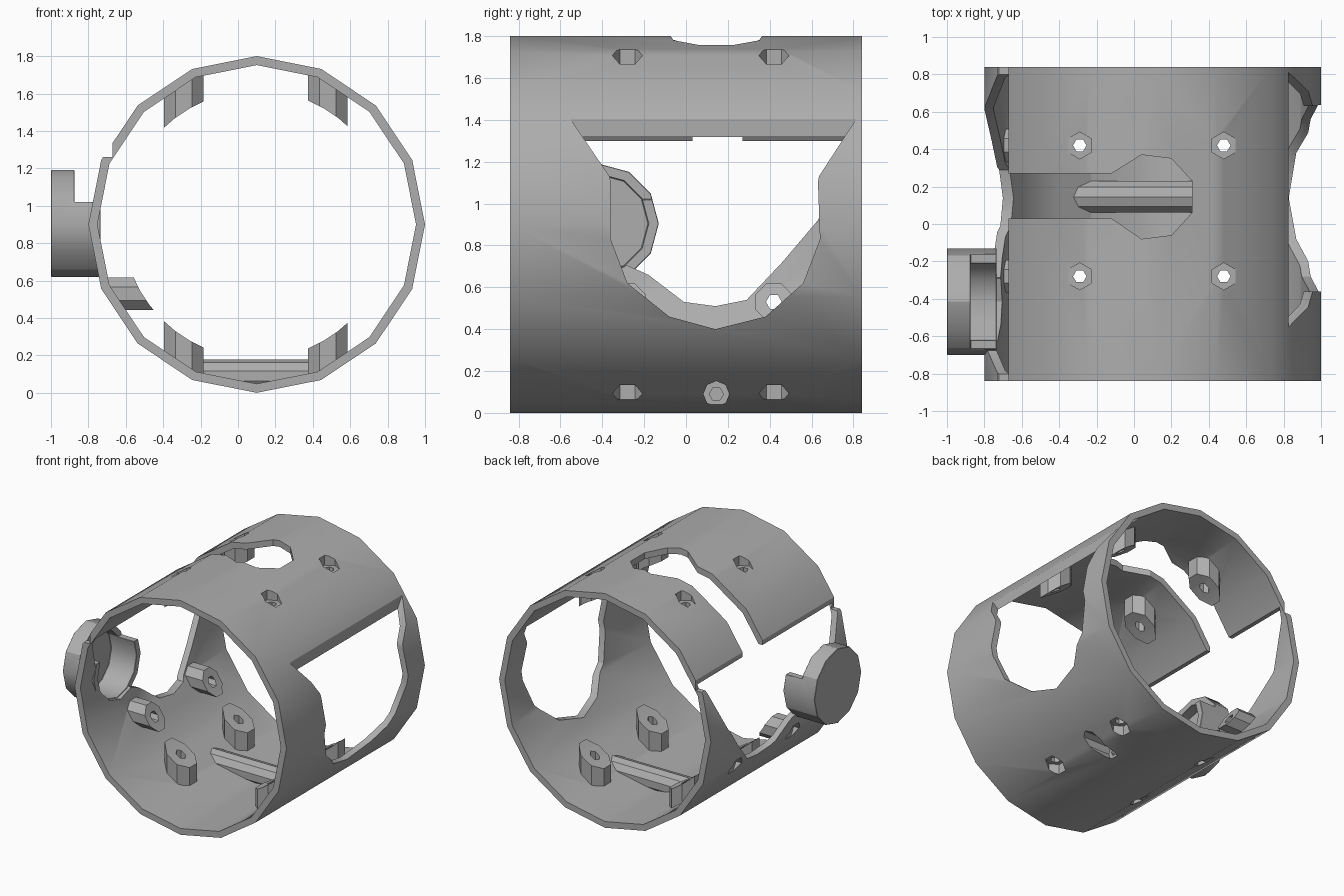
import bpy, bmesh, math
from mathutils import Vector

if "Cube" in bpy.data.objects:
    bpy.data.objects.remove(bpy.data.objects["Cube"])

CX, CZ = 0.1, 0.9            # tube axis runs along y through this point
Y_PAIR = (-0.28, 0.42)       # rows of screw posts
AXES = {'X': (Vector((0, 1, 0)), Vector((0, 0, 1)), Vector((1, 0, 0))),
        'Y': (Vector((1, 0, 0)), Vector((0, 0, 1)), Vector((0, 1, 0))),
        'Z': (Vector((1, 0, 0)), Vector((0, 1, 0)), Vector((0, 0, 1)))}

grey = bpy.data.materials.new("plastic grey")
grey.diffuse_color = (0.42, 0.42, 0.42, 1)
grey.use_nodes = True
grey.node_tree.nodes["Principled BSDF"].inputs["Base Color"].default_value = grey.diffuse_color


def prism(name, axis, pts, lo, hi):
    """Extrude a closed 2D outline along an axis."""
    u, v, w = AXES[axis]
    bm = bmesh.new()
    a = [bm.verts.new(u * p + v * q + w * lo) for p, q in pts]
    b = [bm.verts.new(u * p + v * q + w * hi) for p, q in pts]
    n = len(pts)
    bm.faces.new(a)
    bm.faces.new(b)
    for i in range(n):
        j = (i + 1) % n
        bm.faces.new((a[i], a[j], b[j], b[i]))
    bmesh.ops.recalc_face_normals(bm, faces=bm.faces)
    me = bpy.data.meshes.new(name)
    bm.to_mesh(me)
    bm.free()
    me.materials.append(grey)
    ob = bpy.data.objects.new(name, me)
    bpy.context.collection.objects.link(ob)
    return ob


def ring(c, r, n, turn=0.0):
    return [(c[0] + r * math.cos(turn + math.tau * i / n),
             c[1] + r * math.sin(turn + math.tau * i / n)) for i in range(n)]


def rod(name, axis, c, r, lo, hi, n=8, turn=0.0):
    return prism(name, axis, ring(c, r, n, turn), lo, hi)


def box(name, x, y, z):
    return prism(name, 'Z', [(x[0], y[0]), (x[1], y[0]), (x[1], y[1]), (x[0], y[1])], *z)


def combine(ob, tool, op, keep=False):
    m = ob.modifiers.new(op, 'BOOLEAN')
    m.operation, m.solver, m.object = op, 'EXACT', tool
    bpy.context.view_layer.objects.active = ob
    bpy.ops.object.modifier_apply(modifier=m.name)
    if not keep:
        bpy.data.objects.remove(tool, do_unlink=True)


def tube(name, r, length):
    return rod(name, 'Y', (CX, CZ), r, -length, length, 16, -math.pi / 2)


# Main tube
shell = tube("shell", 0.9, 0.84)
combine(shell, tube("bore", 0.852, 1.0), 'DIFFERENCE')

# Screw posts end on a concentric cylinder inside the wall
limit = tube("post_limit", 0.88, 0.8)
combine(limit, rod("core", 'Y', (CX, CZ), 0.717, -1, 1, 48), 'DIFFERENCE')
parts, holes = [], []
for y in Y_PAIR:
    for x in (-0.29, 0.48):
        for lo, hi, sink in ((-0.1, 0.6, (-0.2, 0.14)), (1.2, 1.9, (1.66, 2.0))):
            parts.append(rod("post", 'Z', (x, y), 0.115, lo, hi, 8, math.pi / 8))
            holes.append(rod("screw_hole", 'Z', (x, y), 0.036, lo - 0.1, hi + 0.1, 6))
            holes.append(rod("screw_sink", 'Z', (x, y), 0.072, *sink, 6, math.pi / 6))
    # Side posts on the left wall
    parts.append(rod("side_post", 'X', (y, 0.53), 0.095, -0.9, -0.3, 8, math.pi / 8))
    holes.append(rod("side_hole", 'X', (y, 0.53), 0.038, -0.95, -0.3, 6))
    holes.append(rod("side_sink", 'X', (y, 0.53), 0.07, -0.95, -0.67, 6))
for p in parts:
    combine(p, limit, 'INTERSECT', True)
    combine(shell, p, 'UNION')
bpy.data.objects.remove(limit, do_unlink=True)

# Floor sleeve lying across the tube
sleeve = rod("floor_sleeve", 'X', (0.145, 0.09), 0.088, -0.5, 0.7, 10, math.pi / 10)
combine(sleeve, tube("sleeve_limit", 0.88, 0.8), 'INTERSECT')
combine(shell, sleeve, 'UNION')
holes.append(rod("sleeve_sink", 'X', (0.145, 0.09), 0.062, 0.3, 1.0, 8))
holes.append(rod("sleeve_hole", 'X', (0.145, 0.09), 0.034, 0.1, 0.4, 6))

# Right window: rounded bottom, flared top that ends in a vertical lip
holes.append(prism("right_window", 'X', [
    (-0.36, 1.13), (-0.36, 0.83), (-0.28, 0.62), (-0.08, 0.46), (0.14, 0.40),
    (0.38, 0.46), (0.56, 0.62), (0.64, 0.83), (0.63, 1.12)], 0.5, 1.3))
holes.append(prism("right_flare", 'X', [
    (-0.36, 1.1), (0.63, 1.1), (0.635, 1.13), (0.83, 1.43), (0.83, 1.6),
    (-0.65, 1.6), (-0.57, 1.43), (-0.365, 1.13)], 0.825, 1.3))

# Left window, open to both ends along its upper edge
holes.append(prism("left_window", 'X', [
    (-0.82, 1.3), (-0.66, 0.95), (-0.45, 0.78), (-0.18, 0.66), (-0.01, 0.53),
    (0.14, 0.51), (0.29, 0.54), (0.46, 0.72), (0.63, 0.92), (0.82, 1.3)], -1.3, -0.62))
holes.append(box("left_gap", (-1.3, -0.67), (-1, 1), (1.26, 1.7)))

# Keyhole slot in the roof
holes.append(prism("keyhole", 'Z', [
    (-1.0, 0.27), (-0.12, 0.27), (0.04, 0.37), (0.20, 0.35), (0.31, 0.23),
    (0.31, 0.06), (0.20, -0.06), (0.04, -0.08), (-0.12, 0.03), (-1.0, 0.03)], 1.25, 2.0))

for h in holes:
    combine(shell, h, 'DIFFERENCE')

# Side cup: closed round cap whose lower wall runs back to the shell
HUB = (-0.415, 0.905)
combine(shell, rod("cup_opening", 'X', HUB, 0.24, -1.3, -0.5, 12), 'DIFFERENCE')
cup = rod("side_cup", 'X', HUB, 0.285, -1.0, -0.735, 12)
combine(cup, rod("cup_bore", 'X', HUB, 0.235, -0.95, -0.5, 12), 'DIFFERENCE')
combine(cup, box("cup_step", (-0.875, -0.5), (-1, 0.2), (1.02, 1.4)), 'DIFFERENCE')
bpy.context.view_layer.objects.active = cup
bev = cup.modifiers.new("rim", 'BEVEL')
bev.width, bev.segments, bev.limit_method, bev.angle_limit = 0.015, 1, 'ANGLE', math.radians(60)
bpy.ops.object.modifier_apply(modifier=bev.name)

for ob in (shell, cup):
    bpy.ops.object.select_all(action='DESELECT')
    ob.select_set(True)
    bpy.context.view_layer.objects.active = ob
    bpy.ops.object.shade_smooth_by_angle(angle=math.radians(30))
